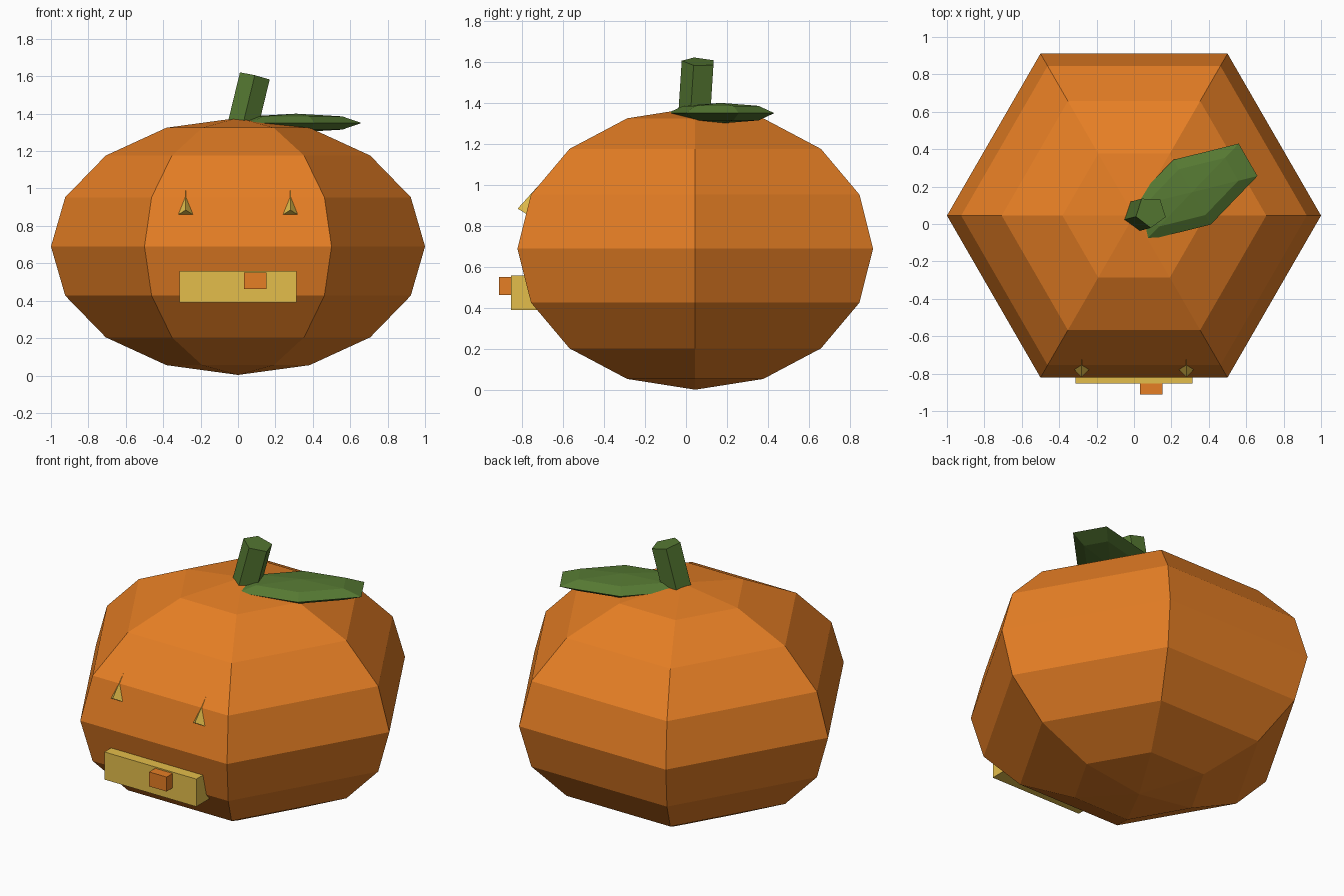
import bpy, bmesh, math
from mathutils import Matrix, Vector

if "Cube" in bpy.data.objects:
    bpy.data.objects.remove(bpy.data.objects["Cube"])


def material(name, rgb):
    m = bpy.data.materials.new(name)
    m.diffuse_color = (*rgb, 1)
    m.use_nodes = True
    m.node_tree.nodes["Principled BSDF"].inputs["Base Color"].default_value = m.diffuse_color
    return m


ORANGE = material("pumpkin orange", (0.79, 0.21, 0.018))
GREEN = material("leaf green", (0.091, 0.188, 0.032))
YELLOW = material("glow yellow", (0.775, 0.515, 0.07))


def finish(name, bm, mat):
    bmesh.ops.recalc_face_normals(bm, faces=bm.faces)
    mesh = bpy.data.meshes.new(name)
    bm.to_mesh(mesh)
    bm.free()
    mesh.materials.append(mat)
    obj = bpy.data.objects.new(name, mesh)
    bpy.context.collection.objects.link(obj)
    return obj


def ball(name, mat, centre, scale, rings, turn=0):
    """Six-sided sphere, stretched, turned about z and moved into place."""
    bm = bmesh.new()
    bmesh.ops.create_uvsphere(bm, u_segments=6, v_segments=rings, radius=1)
    m = (Matrix.Translation(centre) @ Matrix.Rotation(math.radians(turn), 4, 'Z')
         @ Matrix.Diagonal((*scale, 1)))
    # put a vertex of the hexagon on local +x
    if max(v.co.x for v in bm.verts) < 0.95:
        m = m @ Matrix.Rotation(math.radians(30), 4, 'Z')
    bm.transform(m)
    finish(name, bm, mat)


def box(name, mat, lo, hi):
    lo, hi = Vector(lo), Vector(hi)
    bm = bmesh.new()
    bmesh.ops.create_cube(bm, size=1)
    bm.transform(Matrix.Translation((lo + hi) / 2) @ Matrix.Diagonal((*(hi - lo), 1)))
    finish(name, bm, mat)


# Body and leaf (leaf's short axis is local x, hence the 120 degree turn)
ball("pumpkin_body", ORANGE, (0, 0.045, 0.69), (1, 1, 0.687), 8)
ball("leaf", GREEN, (0.31, 0.17, 1.35), (0.2, 0.4, 0.05), 4, 120)

# Leaning five-sided stem
bm = bmesh.new()
top, base = Vector((0.09, 0.065, 1.6)), Vector((0.022, 0.047, 1.32))
axis = (top - base).normalized()
side = Vector((1, 0, 0)) - axis * axis.x
side.normalize()
back = axis.cross(side)
rings = []
for c in (base, top):
    ring = []
    for i in range(5):
        a = math.radians(270 + 72 * i)
        ring.append(bm.verts.new(c + 0.086 * (side * math.cos(a) + back * math.sin(a))))
    rings.append(ring)
    bm.faces.new(ring)
for i in range(5):
    j = (i + 1) % 5
    bm.faces.new((rings[0][i], rings[0][j], rings[1][j], rings[1][i]))
finish("stem", bm, GREEN)

# Eyes: slim four-sided spikes, mostly sunk into the front
for label, x in (("left", -0.28), ("right", 0.28)):
    bm = bmesh.new()
    foot = [bm.verts.new(p) for p in ((x, -0.82, 0.885), (x + 0.05, -0.768, 0.853),
                                      (x, -0.716, 0.821), (x - 0.05, -0.768, 0.853))]
    tip = bm.verts.new((x, -0.598, 1.13))
    bm.faces.new(foot)
    for i in range(4):
        bm.faces.new((foot[i], foot[(i + 1) % 4], tip))
    finish(label + "_eye", bm, YELLOW)

# Mouth and single tooth
box("mouth", YELLOW, (-0.313, -0.853, 0.39), (0.313, -0.66, 0.56))
box("tooth", ORANGE, (0.033, -0.912, 0.463), (0.152, -0.80, 0.552))
